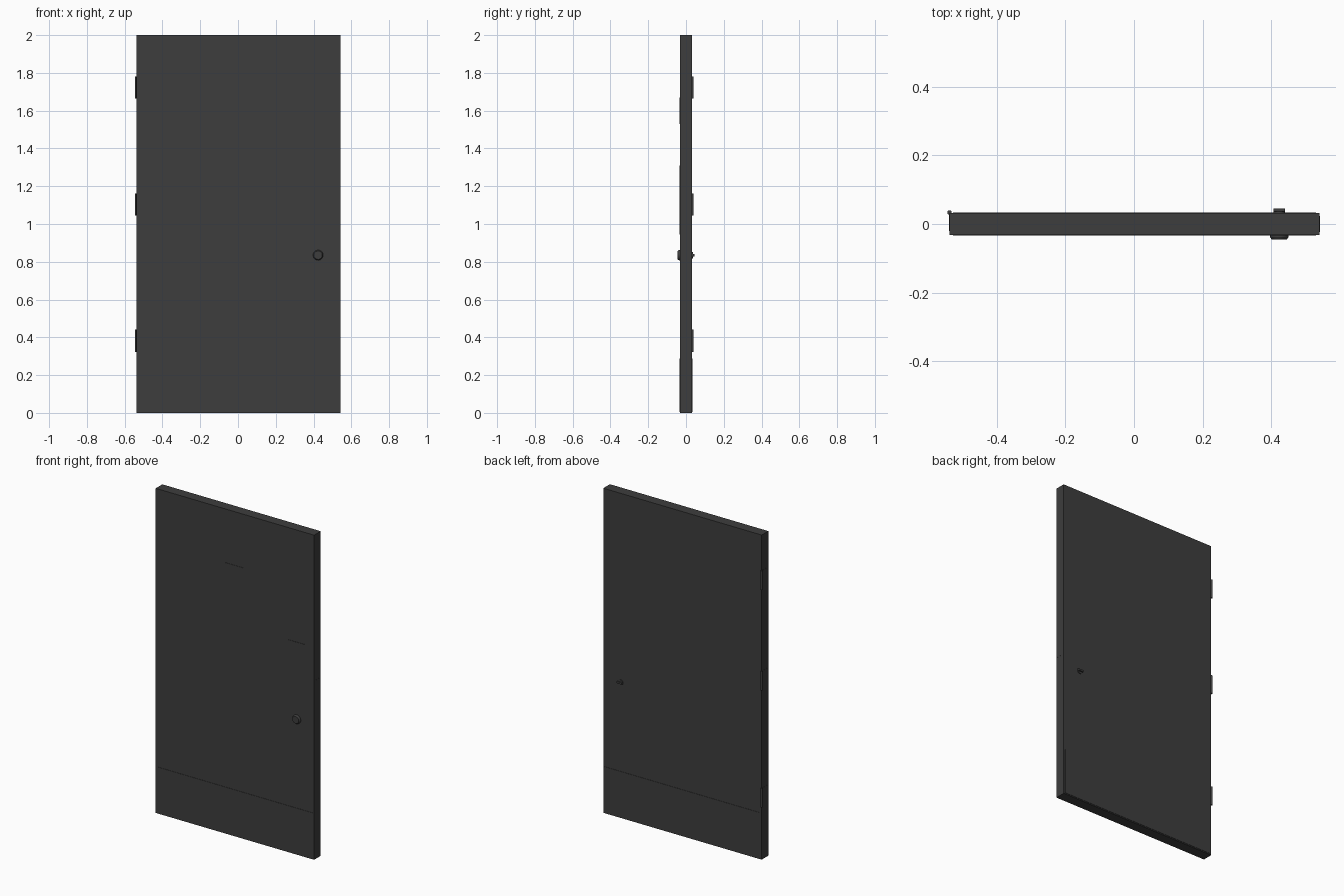
import bpy
import math

default_cube = bpy.data.objects.get("Cube")
if default_cube:
    bpy.data.objects.remove(default_cube, do_unlink=True)

# Single dark finish
charcoal = bpy.data.materials.new("charcoal")
charcoal.use_nodes = True
charcoal.diffuse_color = (0.047, 0.047, 0.047, 1)
bsdf = next(n for n in charcoal.node_tree.nodes if n.type == 'BSDF_PRINCIPLED')
bsdf.inputs["Base Color"].default_value = charcoal.diffuse_color


def finish(name, bevel=0.0, smooth=False):
    obj = bpy.context.object
    obj.name = name
    obj.data.materials.append(charcoal)
    if bevel:
        mod = obj.modifiers.new("edge", 'BEVEL')
        mod.width = bevel
        mod.segments = 2
        mod.limit_method = 'ANGLE'
    if smooth:
        bpy.ops.object.shade_smooth_by_angle(angle=math.radians(35))
    return obj


def box(name, x, y, z, bevel=0.0):
    """Box spanning the given (low, high) ranges."""
    spans = (x, y, z)
    bpy.ops.mesh.primitive_cube_add(size=1, location=[(a + b) / 2 for a, b in spans])
    bpy.context.object.scale = [b - a for a, b in spans]
    bpy.ops.object.transform_apply(location=False, rotation=False, scale=True)
    return finish(name, bevel)


def barrel(name, x, z, radius, back, front, tip_radius):
    """Round part lying along y, tapering towards its front end."""
    bpy.ops.mesh.primitive_cone_add(vertices=32, radius1=radius, radius2=tip_radius,
                                    depth=abs(front - back),
                                    location=(x, (front + back) / 2, z))
    turn = math.pi / 2 if front < back else -math.pi / 2
    bpy.context.object.rotation_euler = (turn, 0, 0)
    return finish(name, smooth=True)


LEFT, RIGHT, HALF = -0.5385, 0.5415, 0.032
LOCK_X, LOCK_Z = 0.424, 0.835
PLATE = 0.0018

# Door slab
box("door_slab", (LEFT, RIGHT), (-HALF, HALF), (0, 2))

# Kick plates on both faces
for name, side in (("front_kick_plate", -1), ("back_kick_plate", 1)):
    span = sorted((side * HALF, side * (HALF + PLATE)))
    box(name, (LEFT + 0.01, RIGHT - 0.01), span, (0.006, 0.287))

# Push plate and small sign plate on the front
front = (-HALF - PLATE, -HALF)
box("push_plate", (0.368, 0.476), front, (0.945, 1.31))
box("sign_plate", (-0.067, 0.067), front, (1.53, 1.67))

# Latch faceplate in the closing edge
box("latch_faceplate", (RIGHT, RIGHT + 0.001), (-0.023, 0.023), (0.903, 1.102))

# Front lock cylinder with a chamfered rim
barrel("lock_collar", LOCK_X, LOCK_Z, 0.027, -HALF, -0.038, 0.027)
barrel("lock_rim", LOCK_X, LOCK_Z, 0.027, -0.038, -0.0455, 0.022)

# Back thumb turn
barrel("thumb_turn_rose", LOCK_X, LOCK_Z, 0.0175, HALF, 0.036, 0.0175)
box("thumb_turn", (LOCK_X - 0.0175, LOCK_X + 0.0175), (0.036, 0.0455),
    (LOCK_Z - 0.006, LOCK_Z + 0.006), 0.002)

# Hinges: knuckle on the back corner, leaf on the hanging edge
for label, z in (("lower", 0.382), ("middle", 1.103), ("upper", 1.723)):
    bpy.ops.mesh.primitive_cylinder_add(vertices=20, radius=0.0065, depth=0.117,
                                        location=(LEFT, 0.0335, z))
    finish(label + "_hinge_knuckle", smooth=True)
    box(label + "_hinge_leaf", (LEFT - 0.001, LEFT), (-0.02, HALF), (z - 0.058, z + 0.058))
